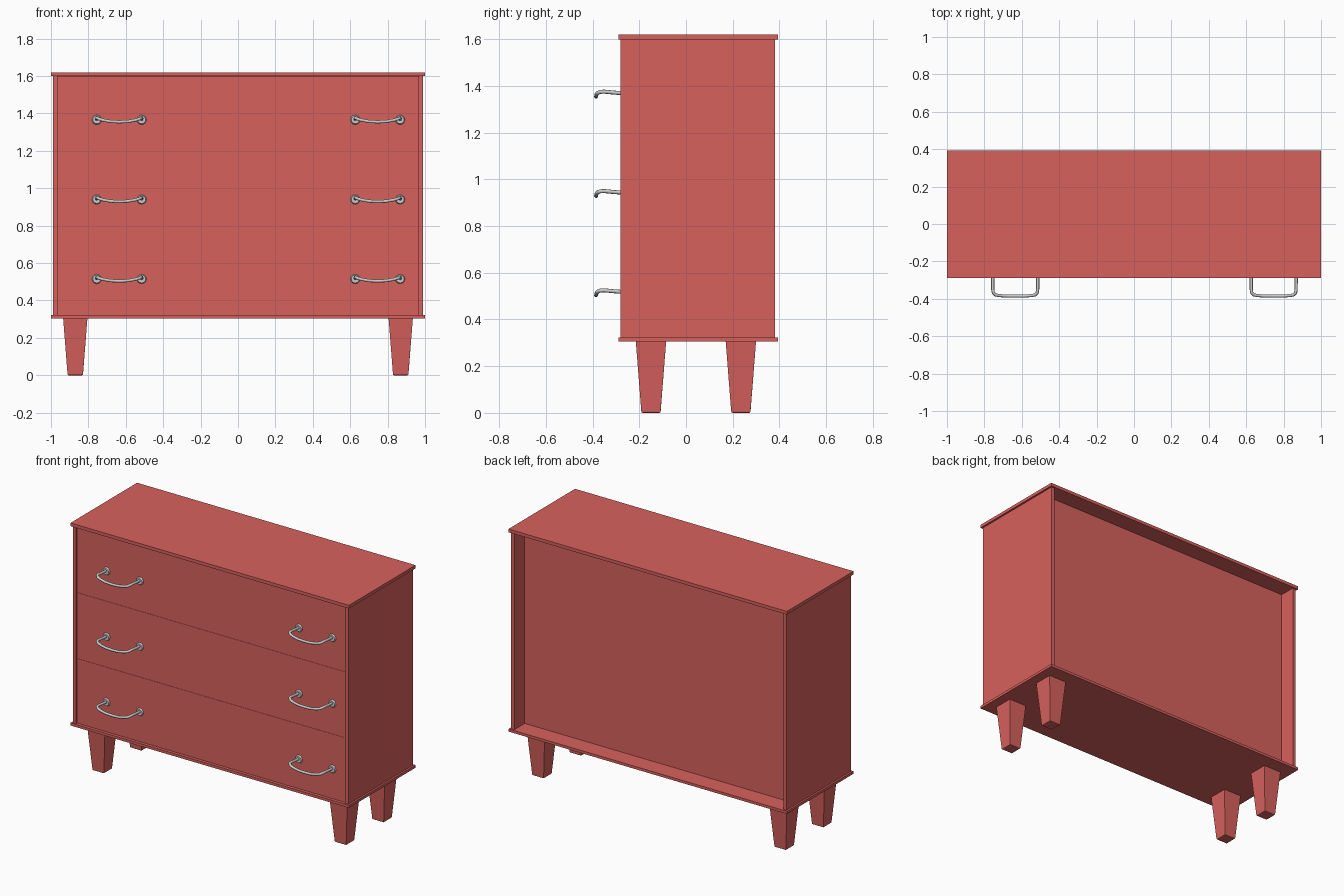
import bpy, bmesh, math
from mathutils import Matrix

if "Cube" in bpy.data.objects:
    bpy.data.objects.remove(bpy.data.objects["Cube"])

red = bpy.data.materials.new("red_paint")
red.diffuse_color = (0.68, 0.12, 0.11, 1)
red.use_nodes = True
red.node_tree.nodes["Principled BSDF"].inputs["Base Color"].default_value = red.diffuse_color


def add_object(name, bm, mat=None):
    mesh = bpy.data.meshes.new(name)
    bmesh.ops.recalc_face_normals(bm, faces=bm.faces)
    bm.to_mesh(mesh)
    bm.free()
    if mat:
        mesh.materials.append(mat)
    ob = bpy.data.objects.new(name, mesh)
    bpy.context.collection.objects.link(ob)
    return ob


def box(name, x0, x1, y0, y1, z0, z1):
    bm = bmesh.new()
    m = Matrix.LocRotScale(((x0 + x1) / 2, (y0 + y1) / 2, (z0 + z1) / 2), None,
                           (x1 - x0, y1 - y0, z1 - z0))
    bmesh.ops.create_cube(bm, size=1, matrix=m)
    return add_object(name, bm, red)


# Carcass
box("top_board", -1, 1, -0.29, 0.393, 1.599, 1.62)
box("bottom_board", -1, 1, -0.29, 0.393, 0.305, 0.322)
box("left_side", -0.988, -0.966, -0.28, 0.382, 0.322, 1.599)
box("right_side", 0.966, 0.988, -0.28, 0.382, 0.322, 1.599)
box("back_panel", -0.966, 0.966, 0.255, 0.275, 0.322, 1.599)

# Drawer fronts, slightly recessed between the sides
FRONT = -0.27
levels = [0.322, 0.742, 1.17, 1.599]
for i, name in enumerate(("lower", "middle", "upper")):
    box(name + "_drawer", -0.966, 0.966, FRONT, 0.255, levels[i], levels[i + 1] - 0.001)


# Tapered square legs with a softened foot edge
def leg(name, x, y):
    bm = bmesh.new()
    bmesh.ops.create_cube(bm, size=1, matrix=Matrix.Translation((0, 0, 0.5)))
    for v in bm.verts:
        w = 0.13 if v.co.z > 0.5 else 0.082
        v.co = (x + v.co.x * w, y + v.co.y * w, v.co.z * 0.307)
    foot = [e for e in bm.edges if all(v.co.z < 0.01 for v in e.verts)]
    bmesh.ops.bevel(bm, geom=foot, offset=0.006, segments=2, profile=0.5, affect='EDGES')
    add_object(name, bm, red)


for side, x in (("left", -0.87), ("right", 0.87)):
    leg("front_leg_" + side, x, -0.15)
    leg("back_leg_" + side, x, 0.235)


# Bow handle: bent tube plus two round rosettes
def handle(name, cx, cz):
    half = [(0.12, FRONT, 0.003), (0.12, -0.31, 0.006), (0.12, -0.35, 0.010),
            (0.117, -0.368, 0.009), (0.106, -0.379, 0.004), (0.085, -0.383, -0.002),
            (0.045, -0.385, -0.009)]
    path = half + [(0, -0.385, -0.011)] + [(-x, y, z) for x, y, z in reversed(half)]
    curve = bpy.data.curves.new(name, 'CURVE')
    curve.dimensions = '3D'
    curve.bevel_depth = 0.0085
    curve.bevel_resolution = 2
    curve.use_fill_caps = True
    spline = curve.splines.new('POLY')
    spline.points.add(len(path) - 1)
    for p, (x, y, z) in zip(spline.points, path):
        p.co = (cx + x, y, cz + z, 1)
    tube = bpy.data.objects.new(name, curve)
    bpy.context.collection.objects.link(tube)
    for side, x in (("left", -0.12), ("right", 0.12)):
        bm = bmesh.new()
        m = Matrix.Translation((cx + x, FRONT - 0.004, cz)) @ Matrix.Rotation(math.pi / 2, 4, 'X')
        bmesh.ops.create_cone(bm, cap_ends=True, segments=16, radius1=0.026,
                              radius2=0.021, depth=0.01, matrix=m)
        add_object(f"{name}_rosette_{side}", bm)


for row, z in (("lower", 0.515), ("middle", 0.94), ("upper", 1.366)):
    for side, x in (("left", -0.635), ("right", 0.747)):
        handle(f"{row}_handle_{side}", x, z)
